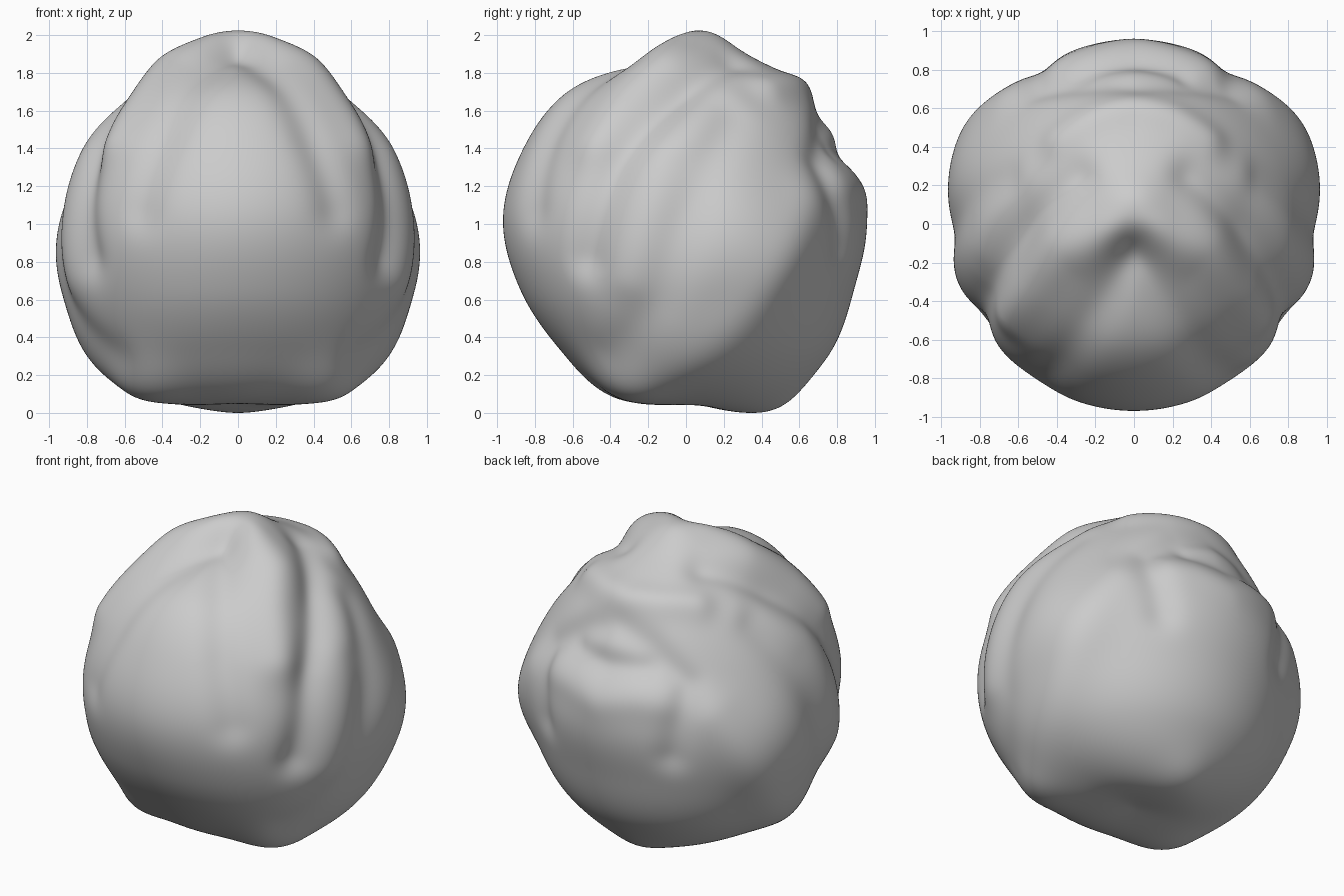
import bpy
import bmesh
from math import acos, pi, exp
from mathutils import Vector
from mathutils.geometry import intersect_point_line

cube = bpy.data.objects.get("Cube")
if cube:
    bpy.data.objects.remove(cube, do_unlink=True)

CENTRE = Vector((0, 0, 1))

# Radius from the centre, from the top pole to the bottom pole in equal angles
front = [.93, .88, .925, .94, .97, .955, .96, 1.02, .97]
side = [.93, .93, .87, .89, .93, 1.0, 1.06, 1.04, .97]
back = [.93, .92, .93, .90, .955, .965, 1.05, 1.09, .97]

# Raised petal edges on the left half: path, height, width
ridges = [
    ([(.15, -.08, 1.93), (.4, -.15, 1.86), (.55, -.35, 1.67), (.64, -.47, 1.4)], .045, .15),  # flank petal
    ([(.6, .25, 1.62), (.82, -.1, 1.35), (.92, -.22, 1), (.87, -.3, .7)], .02, .13),          # outer petal
    ([(0, .63, 1.72), (.2, .58, 1.73), (.4, .45, 1.71)], .04, .1),                            # upper back lip
    ([(0, .95, 1.15), (.25, .92, 1.2), (.45, .87, 1.2)], .03, .12),                           # lower back lip
    ([(.68, .65, 1.1), (.75, .52, .85), (.85, .28, .42), (.6, -.2, .08)], .03, .15),          # side panel edge
    ([(.9, .38, .85)], .06, .32),                                                             # side swell
    ([(0, .03, 2), (0, .1, 1.98)], .075, .18),                                                # crown
    ([(.52, -.38, .05)], .07, .2),                                                            # base corner
    ([(0, .5, .01)], .025, .14),                                                              # base nub
]

# Sunken creases between the petals: path, depth, width
creases = [
    ([(0, -.12, 1.78), (.2, -.45, 1.7), (.38, -.7, 1.4), (.5, -.78, 1.05)], .035, .12),
    ([(.3, .25, 1.85), (.55, 0, 1.7), (.74, -.35, 1.3), (.76, -.5, .8)], .055, .11),
    ([(.7, .25, 1.6), (.93, 0, 1), (.9, -.15, .55), (.65, -.4, .25)], .025, .12),
    ([(0, .7, 1.56), (.25, .74, 1.5), (.5, .72, 1.3), (.46, .8, .85)], .035, .1),
    ([(0, .83, 1.34), (.25, .8, 1.37)], .03, .08),
    ([(0, -.12, 1.8)], .06, .15),
]


def to_sphere(points):
    return [(Vector(p) - CENTRE).normalized() for p in points]


strokes = [(to_sphere(p), h, w) for p, h, w in ridges]
strokes += [(to_sphere(p), -h, w) for p, h, w in creases]


def profile(values, t):
    """Smooth curve through evenly spaced values, t from 0 to 1."""
    last = len(values) - 1
    i = min(int(t * last), last - 1)
    f = t * last - i
    a, b = values[abs(i - 1)], values[i]
    c, d = values[i + 1], values[min(i + 2, last)]
    return b + f / 2 * (c - a + f * (2 * a - 5 * b + 4 * c - d + f * (3 * (b - c) + d - a)))


def distance(p, path):
    best = min((p - q).length for q in path)
    for a, b in zip(path, path[1:]):
        q, f = intersect_point_line(p, a, b)
        if 0 < f < 1:
            best = min(best, (p - q).length)
    return best


def radius(n):
    t = acos(max(-1, min(1, n.z))) / pi
    flat = n.x ** 2 + n.y ** 2
    w = n.x ** 2 / flat if flat > 1e-9 else 1
    r = w * profile(side, t) + (1 - w) * profile(front if n.y < 0 else back, t)
    p = Vector((abs(n.x), n.y, n.z))
    for path, height, width in strokes:
        r += height * exp(-(distance(p, path) / width) ** 2)
    return r


# Bud body
bm = bmesh.new()
bmesh.ops.create_icosphere(bm, subdivisions=7, radius=1)
for v in bm.verts:
    n = v.co.normalized()
    v.co = CENTRE + n * radius(n)
for _ in range(12):
    bmesh.ops.smooth_vert(bm, verts=bm.verts, factor=.5,
                          use_axis_x=True, use_axis_y=True, use_axis_z=True)

# Stand it on the ground
lowest = min(v.co.z for v in bm.verts)
bmesh.ops.translate(bm, verts=bm.verts, vec=(0, 0, -lowest))

mesh = bpy.data.meshes.new("petal_bud")
bm.to_mesh(mesh)
bm.free()
mesh.shade_smooth()
bud = bpy.data.objects.new("petal_bud", mesh)
bpy.context.collection.objects.link(bud)

# Colour
grey = bpy.data.materials.new("light_grey")
grey.use_nodes = True
colour = (.6, .6, .6, 1)
grey.diffuse_color = colour
grey.node_tree.nodes["Principled BSDF"].inputs["Base Color"].default_value = colour
mesh.materials.append(grey)
